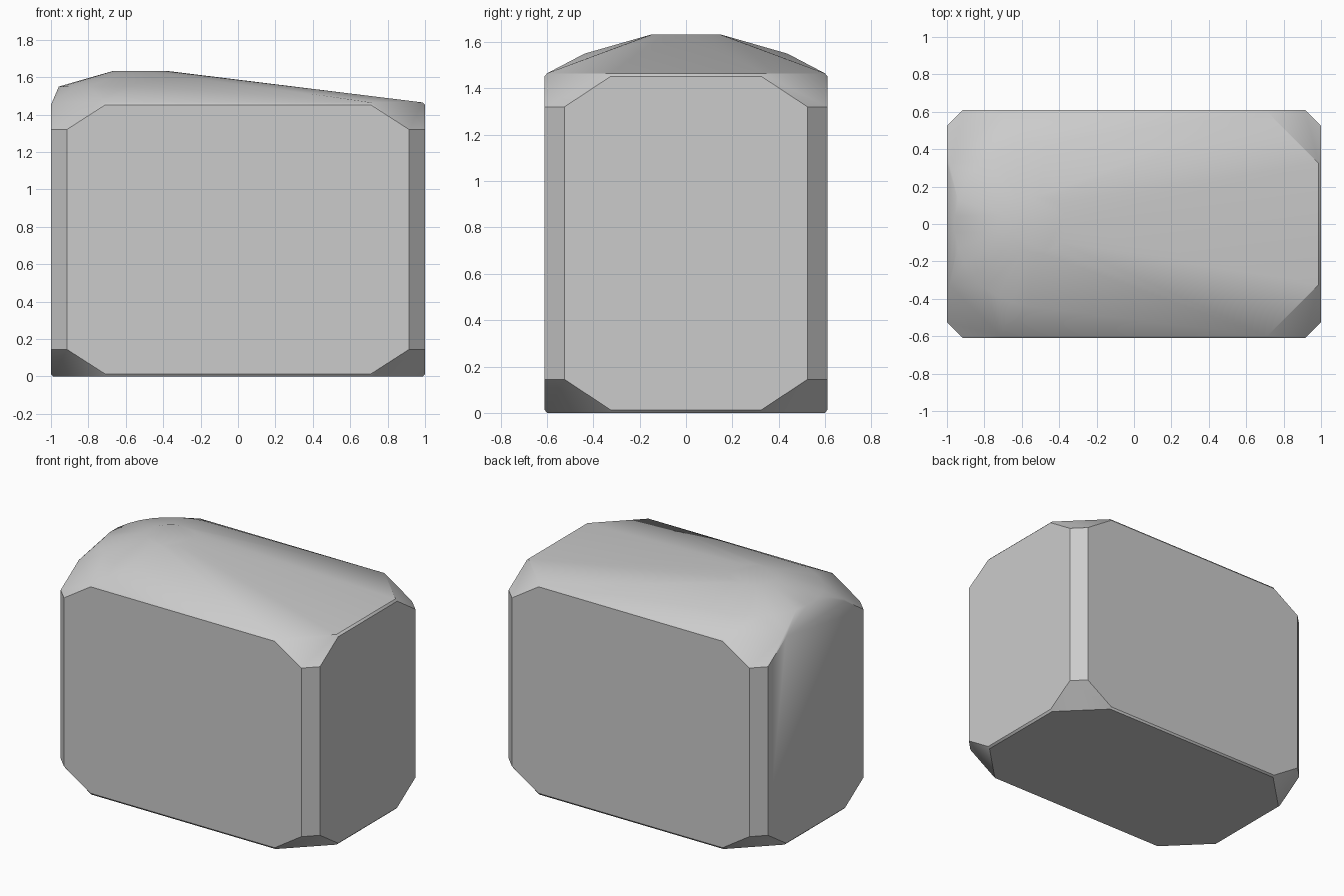
import bpy, bmesh, math
from itertools import product

cube = bpy.data.objects.get("Cube")
if cube:
    bpy.data.objects.remove(cube, do_unlink=True)

# One plain grey for the whole block
grey = bpy.data.materials.new("plain grey")
grey.use_nodes = True
colour = (0.6, 0.6, 0.6, 1)
grey.diffuse_color = colour
grey.node_tree.nodes["Principled BSDF"].inputs["Base Color"].default_value = colour

HX, HY, H = 1.0, 0.61, 1.465   # half width, half depth, body height
bm = bmesh.new()

# Body: a box whose corners are cut, with slim bevels along the edges
for sx, sy, sz in product((-1, 1), repeat=3):
    for x, y, z in ((HX, HY - 0.085, H / 2 - 0.145),
                    (HX - 0.085, HY, H / 2 - 0.145),
                    (HX, 0.325, H / 2 - 0.013),
                    (HX - 0.013, 0.325, H / 2),
                    (0.71, HY, H / 2 - 0.013),
                    (0.71, HY - 0.01, H / 2)):
        bm.verts.new((sx * x, sy * y, H / 2 + sz * z))

# Shallow round dome towards one end of the top
SIDES = 32
for radius, z in ((0.44, 1.55), (0.153, 1.632)):
    for i in range(SIDES):
        a = 2 * math.pi * (i + 0.5) / SIDES
        bm.verts.new((-0.52 + radius * math.cos(a), radius * math.sin(a), z))

# Stretch one skin over everything and drop the points inside it
hull = bmesh.ops.convex_hull(bm, input=bm.verts[:])
inside = {g for g in hull["geom_interior"] + hull["geom_unused"]
          if isinstance(g, bmesh.types.BMVert)}
bmesh.ops.delete(bm, geom=list(inside), context='VERTS')
bmesh.ops.dissolve_limit(bm, angle_limit=math.radians(0.5),
                         verts=bm.verts[:], edges=bm.edges[:])
bmesh.ops.recalc_face_normals(bm, faces=bm.faces[:])

mesh = bpy.data.meshes.new("domed_block")
bm.to_mesh(mesh)
bm.free()
mesh.materials.append(grey)
block = bpy.data.objects.new("domed_block", mesh)
bpy.context.collection.objects.link(block)

# Smooth dome, crisp body edges
bpy.ops.object.select_all(action='DESELECT')
block.select_set(True)
bpy.context.view_layer.objects.active = block
bpy.ops.object.shade_smooth_by_angle(angle=math.radians(30))
